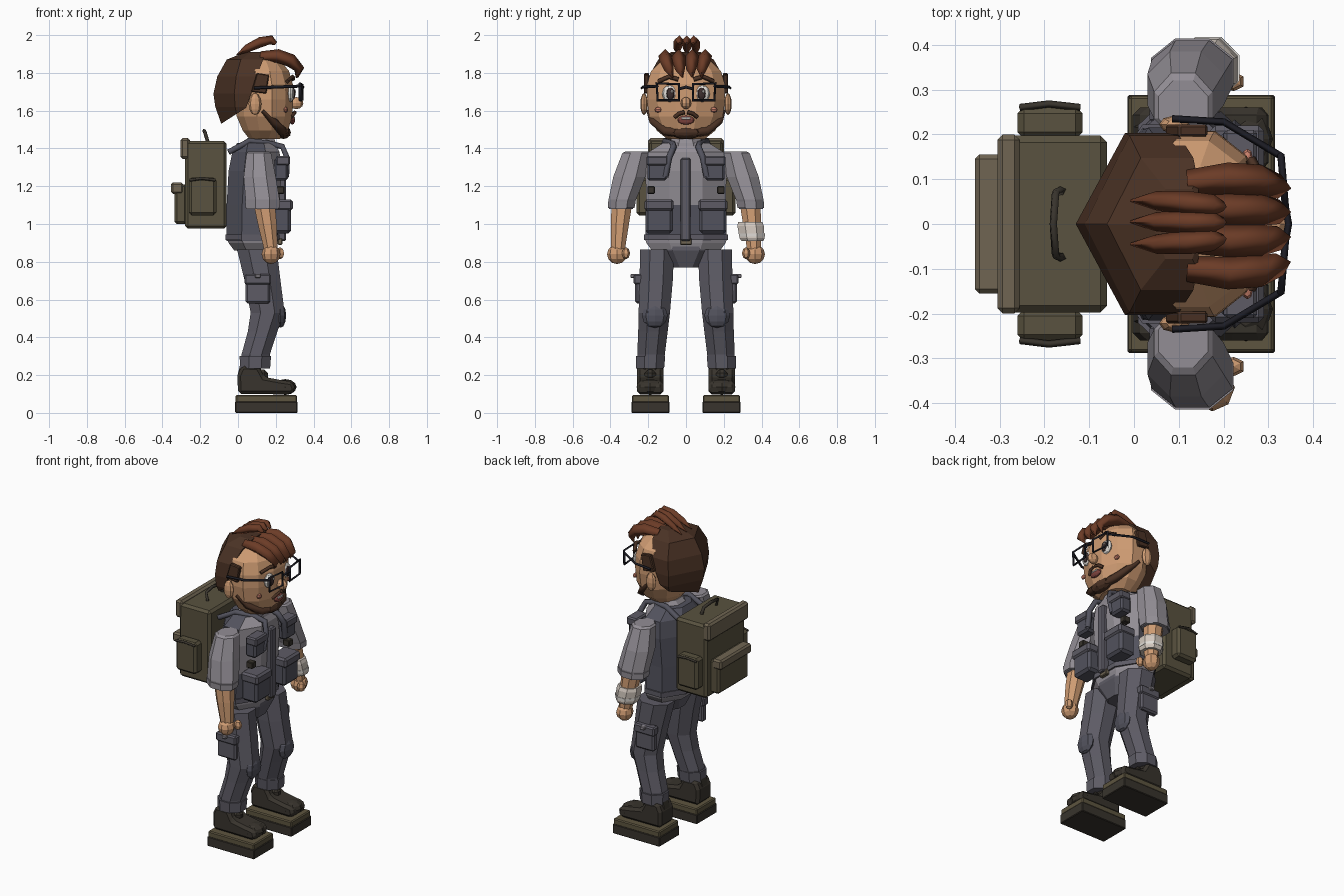
import bpy, bmesh, math
from mathutils import Vector

COL = dict(skin=(.62, .33, .17), hair=(.07, .032, .018), lock=(.15, .045, .02), shirt=(.29, .27, .3),
           vest=(.085, .085, .11), trouser=(.11, .105, .13), pack=(.10, .085, .05), packlt=(.16, .13, .085),
           boot=(.04, .034, .026), sole=(.11, .09, .05), black=(.012, .012, .018), white=(.75, .72, .68),
           lip=(.22, .06, .05), cheek=(.6, .22, .15), brown=(.05, .03, .03), cloth=(.65, .58, .52))
MATS = {}
for k, c in COL.items():
    MATS[k] = bpy.data.materials.new(k)
    MATS[k].diffuse_color = (*c, 1)


def finish(name, bm, col, bevel=0):
    bmesh.ops.recalc_face_normals(bm, faces=bm.faces)
    me = bpy.data.meshes.new(name)
    bm.to_mesh(me)
    bm.free()
    me.materials.append(MATS[col])
    ob = bpy.data.objects.new(name, me)
    bpy.context.collection.objects.link(ob)
    if bevel:
        m = ob.modifiers.new("bevel", 'BEVEL')
        m.width, m.segments = bevel, 1
    return ob


def loft(name, rings, col, n=8, phase=True, cuts=()):
    """rings of (z, centre x, half x, centre y, half y), stacked upward"""
    bm = bmesh.new()
    ph, k = (math.pi / n, 1 / math.cos(math.pi / n)) if phase else (0, 1)
    rows = []
    for z, cx, rx, cy, ry in rings:
        rows.append([bm.verts.new((cx + rx * k * math.cos(ph + 2 * math.pi * i / n),
                                   cy + ry * k * math.sin(ph + 2 * math.pi * i / n), z)) for i in range(n)])
    for a, b in zip(rows, rows[1:]):
        for i in range(n):
            bm.faces.new((a[i], a[(i + 1) % n], b[(i + 1) % n], b[i]))
    bm.faces.new(rows[0])
    bm.faces.new(rows[-1])
    for co, no in cuts:
        r = bmesh.ops.bisect_plane(bm, geom=bm.verts[:] + bm.edges[:] + bm.faces[:],
                                   plane_co=co, plane_no=no, clear_outer=True)
        bmesh.ops.holes_fill(bm, edges=[e for e in r['geom_cut'] if isinstance(e, bmesh.types.BMEdge)])
    return finish(name, bm, col)


def box(name, x, y, z, col, bevel=.008):
    bm = bmesh.new()
    bmesh.ops.create_cube(bm, size=1)
    for v in bm.verts:
        v.co = [(a + b) / 2 + c * abs(b - a) for (a, b), c in zip((x, y, z), v.co)]
    return finish(name, bm, col, bevel)


def ball(name, c, r, col, u=10, v=6):
    bm = bmesh.new()
    bmesh.ops.create_uvsphere(bm, u_segments=u, v_segments=v, radius=1)
    for w in bm.verts:
        w.co = [c[i] + r[i] * w.co[i] for i in range(3)]
    return finish(name, bm, col)


def extrude(name, pts, y0, y1, col, bevel=.01):
    """side profile of (x, z) pulled from y0 to y1"""
    bm = bmesh.new()
    f = bm.faces.new([bm.verts.new((x, y0, z)) for x, z in pts])
    r = bmesh.ops.extrude_face_region(bm, geom=[f])
    for v in r['geom']:
        if isinstance(v, bmesh.types.BMVert):
            v.co.y = y1
    return finish(name, bm, col, bevel)


def tube(name, pts, r, col, radii=None, closed=False, res=0):
    cu = bpy.data.curves.new(name, 'CURVE')
    cu.dimensions, cu.bevel_depth, cu.bevel_resolution, cu.use_fill_caps = '3D', r, res, True
    sp = cu.splines.new('POLY')
    sp.points.add(len(pts) - 1)
    for i, (p, co) in enumerate(zip(sp.points, pts)):
        p.co = (*co, 1)
        p.radius = radii[i] if radii else 1
    sp.use_cyclic_u = closed
    tmp = bpy.data.objects.new("path", cu)
    me = bpy.data.meshes.new_from_object(tmp)
    bpy.data.objects.remove(tmp)
    me.materials.append(MATS[col])
    ob = bpy.data.objects.new(name, me)
    bpy.context.collection.objects.link(ob)
    return ob


# torso: light shirt on the upper front, vest elsewhere
torso = loft("torso_vest", [(.91, .075, .135, 0, .215), (1.1, .08, .14, 0, .21), (1.28, .09, .14, 0, .215),
                            (1.38, .095, .125, 0, .20), (1.43, .095, .10, 0, .12)], 'vest')
torso.data.materials.append(MATS['shirt'])
for f in torso.data.polygons:
    if f.center.z > 1.15 and f.normal.x > .2:
        f.material_index = 1
loft("shirt_hem", [(.86, .09, .11, 0, .18), (.90, .08, .13, 0, .21), (.935, .075, .137, 0, .218)], 'shirt')
loft("collar", [(1.36, .11, .105, 0, .13), (1.43, .115, .085, 0, .09), (1.455, .12, .07, 0, .075)], 'shirt')
loft("neck", [(1.40, .12, .055, 0, .06), (1.50, .13, .055, 0, .06)], 'skin')
loft("pelvis", [(.77, .10, .07, 0, .08), (.86, .10, .105, 0, .17), (.88, .10, .105, 0, .17)], 'trouser')
loft("belt", [(.915, .078, .143, 0, .222), (.945, .078, .143, 0, .222)], 'trouser')
box("buckle", (.21, .235), (-.03, .03), (.89, .925), 'packlt', .004)
box("placket", (.20, .255), (-.028, .024), (.91, 1.35), 'trouser')

for s in (1, -1):
    def Y(a, b):
        return tuple(sorted((s * a, s * b)))

    # vest gear
    box("chest_pouch", (.19, .265), Y(.10, .205), (1.23, 1.35), 'vest', .012)
    box("chest_pouch_flap", (.2, .275), Y(.095, .21), (1.31, 1.36), 'trouser')
    box("lower_pouch", (.17, .28), Y(.07, .215), (.95, 1.10), 'vest', .015)
    box("lower_pouch_flap", (.17, .29), Y(.065, .22), (1.07, 1.13), 'trouser', .012)
    box("strap_clip", (.2, .245), Y(.165, .205), (1.16, 1.2), 'boot', .004)
    tube("vest_strap", [(-.05, s * .12, 1.38), (.06, s * .11, 1.44), (.17, s * .07, 1.425), (.235, s * .065, 1.41),
                        (.26, s * .09, 1.35), (.255, s * .11, 1.25)], .017, 'vest', res=1)

    # arms
    loft("sleeve", [(1.08, .13, .085, s * .345, .063), (1.13, .13, .09, s * .337, .073),
                    (1.25, .115, .085, s * .30, .085), (1.375, .11, .065, s * .265, .072),
                    (1.385, .11, .055, s * .26, .06)], 'shirt')
    loft("sleeve_cuff", [(1.085, .13, .09, s * .343, .07), (1.12, .13, .092, s * .34, .074)], 'shirt')
    loft("forearm", [(.86, .175, .036, s * .36, .036), (1.0, .155, .05, s * .35, .048),
                     (1.10, .14, .056, s * .34, .054)], 'skin')
    ball("fist", (.175, s * .365, .84), (.05, .053, .052), 'skin', 8, 6)
    ball("thumb", (.222, s * .318, .845), (.026, .022, .032), 'skin', 6, 4)

    # legs
    loft("trouser_leg", [(.25, .092, .072, s * .187, .07), (.31, .094, .075, s * .185, .073),
                         (.43, .13, .078, s * .175, .078), (.53, .157, .09, s * .168, .083),
                         (.70, .13, .095, s * .158, .088), (.865, .10, .105, s * .153, .09)], 'trouser')
    loft("trouser_cuff", [(.235, .09, .08, s * .19, .074), (.30, .092, .083, s * .188, .078)], 'shirt').data.materials[0] = MATS['trouser']
    ball("knee_pad", (.225, s * .165, .515), (.03, .068, .065), 'vest', 8, 6)
    box("thigh_pouch", (.04, .17), Y(.225, .27), (.58, .72), 'trouser', .01)
    box("thigh_pouch_flap", (.035, .175), Y(.225, .277), (.68, .735), 'trouser')
    box("pouch_clip", (.09, .12), Y(.265, .295), (.715, .735), 'shirt', .004)

    # boots
    extrude("boot", [(0, .10), (-.003, .2), (.02, .25), (.11, .245), (.14, .19), (.22, .175), (.29, .165),
                     (.305, .12), (.28, .098)], s * .12, s * .26, 'boot', .02)
    ball("toe_cap", (.25, s * .19, .137), (.06, .072, .042), 'boot', 8, 6)
    loft("boot_collar", [(.2, .06, .062, s * .19, .065), (.25, .065, .055, s * .19, .06)], 'boot')
    box("boot_tongue", (.08, .16), Y(.16, .22), (.17, .23), 'boot', .02)
    box("sole_lower", (-.015, .315), Y(.088, .288), (0, .06), 'boot', .004)
    box("sole_upper", (-.012, .312), Y(.09, .286), (.055, .095), 'sole', .006)

    # side of the head
    ball("ear", (.09, s * .222, 1.635), (.034, .02, .058), 'skin', 8, 6)
    extrude("sideburn", [(.07, 1.7), (.15, 1.69), (.165, 1.79), (.10, 1.8)], s * .195, s * .222, 'hair', .005)
    tube("beard_side", [(.13, s * .2, 1.60), (.19, s * .175, 1.54), (.235, s * .11, 1.49), (.255, 0, 1.48)],
         .022, 'hair', [.5, 1, 1.2, 1.2])

    # eyes, brows and cheeks
    ball("eye_white", (.278, s * .085, 1.69), (.02, .042, .045), 'white')
    ball("iris", (.292, s * .083, 1.69), (.012, .024, .032), 'brown', 8, 6)
    ball("glint", (.303, s * .083 + .009, 1.702), (.004, .007, .009), 'white', 6, 4)
    tube("eyebrow", [(.29, s * .04, 1.765), (.29, s * .09, 1.78), (.26, s * .145, 1.755)], .012, 'hair')
    ball("cheek", (.253, s * .148, 1.605), (.012, .02, .015), 'cheek', 8, 4)
    tube("moustache", [(.30, s * .008, 1.592), (.297, s * .035, 1.585), (.283, s * .06, 1.565)], .011, 'hair')

    # glasses
    tube("glasses_rim", [(.338, s * .037, 1.655), (.338, s * .037, 1.74), (.328, s * .155, 1.745),
                         (.328, s * .15, 1.655)], .008, 'black', closed=True)
    tube("glasses_temple", [(.33, s * .15, 1.73), (.20, s * .228, 1.725), (.085, s * .235, 1.72)], .008, 'black')

    # backpack side pocket
    extrude("side_pocket", [(-.26, 1.045), (-.115, 1.045), (-.115, 1.245), (-.26, 1.245)],
            s * .19, s * .262, 'pack', .015)
    tube("side_pocket_strap", [(-.255, s * .26, 1.232), (-.19, s * .268, 1.242), (-.12, s * .26, 1.232)], .008, 'boot')

# wrist bandage on one arm only
loft("bandage", [(.91, .168, .06, .352, .058), (.925, .168, .066, .35, .066), (.99, .158, .069, .342, .07),
                 (1.01, .155, .063, .34, .064)], 'cloth')
loft("bandage_stripe", [(.935, .166, .069, .349, .068), (.95, .165, .07, .348, .069)], 'white')

# head and hair
loft("head", [(1.45, .14, .08, 0, .10), (1.495, .145, .12, 0, .155), (1.57, .14, .147, 0, .195),
              (1.66, .14, .152, 0, .208), (1.74, .138, .152, 0, .206), (1.81, .13, .14, 0, .185),
              (1.865, .12, .105, 0, .13), (1.885, .12, .06, 0, .07)], 'skin', 12)
loft("hair_back", [(1.52, .09, .175, 0, .18), (1.62, .09, .21, 0, .228), (1.69, .09, .22, 0, .235),
                   (1.78, .09, .2, 0, .228), (1.87, .09, .15, 0, .17), (1.91, .10, .06, 0, .09)], 'hair', 6, False,
     [((.045, 0, 1.62), (.3, 0, -.105)), ((-.09, 0, 1.53), (.09, 0, -.14))])
for i, y in enumerate((-.1, -.035, .03, .092)):
    tube("fringe_lock", [(.12, y, 1.885), (.21, y * 1.1, 1.89), (.28, y * 1.05, 1.865), (.325, y * .9, 1.82),
                         (.318 - .1 * abs(y), y * .8 + .01, 1.775)], .036, 'lock', [.8, 1, 1, .75, .1])
for y in (-.045, .005, .052):
    tube("crown_tuft", [(-.008, y, 1.895), (.05, y, 1.93), (.12, y * .9, 1.963), (.175, y * .8, 1.975),
                        (.2, y * .75, 1.955)], .027, 'lock', [.1, .8, 1, .9, .4])
ball("nose", (.308, 0, 1.64), (.038, .028, .032), 'skin', 8, 6)
tube("glasses_bridge", [(.338, -.037, 1.715), (.345, 0, 1.725), (.338, .037, 1.715)], .008, 'black')
ball("mouth", (.287, 0, 1.55), (.016, .045, .024), 'lip', 10, 6)
box("teeth", (.28, .303), (-.025, .025), (1.553, 1.566), 'white', .003)
ball("chin_beard", (.24, 0, 1.485), (.04, .09, .035), 'hair', 8, 6)

# backpack
box("pack_body", (-.28, -.06), (-.197, .197), (.975, 1.44), 'pack', .015)
box("pack_lid_roll", (-.305, -.255), (-.2, .2), (1.345, 1.455), 'packlt', .012)
box("pack_back_pocket", (-.335, -.27), (-.15, .15), (1.0, 1.21), 'pack', .012)
box("pack_pocket_flap", (-.355, -.29), (-.155, .155), (1.16, 1.22), 'packlt', .01)
tube("pack_handle", [(-.16, -.075, 1.435), (-.175, -.07, 1.485), (-.18, 0, 1.495), (-.175, .07, 1.485),
                     (-.16, .075, 1.435)], .01, 'boot')
